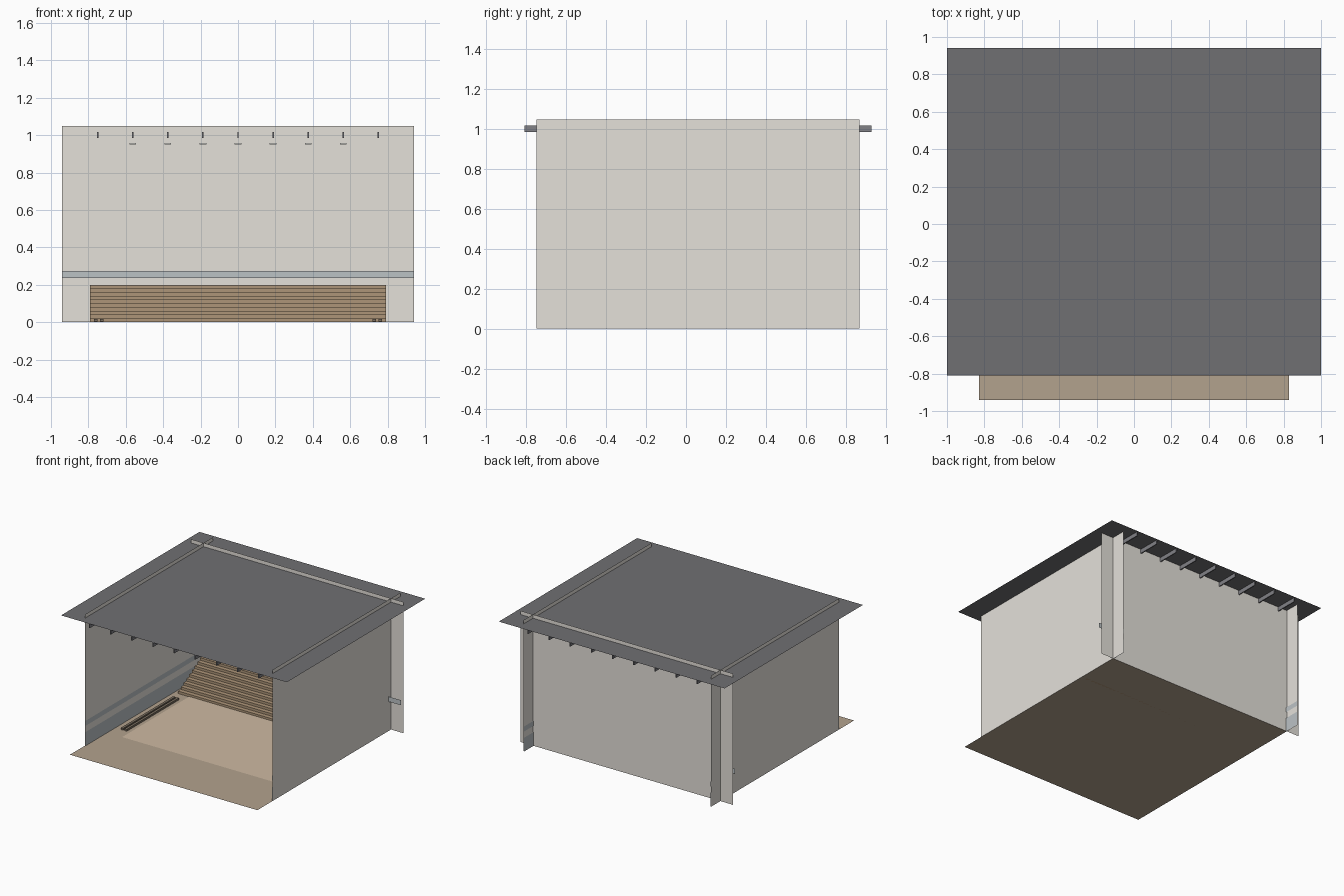
import bpy

if "Cube" in bpy.data.objects:
    bpy.data.objects.remove(bpy.data.objects["Cube"])


def mat(name, r, g, b):
    m = bpy.data.materials.new(name)
    m.diffuse_color = (r, g, b, 1)
    m.use_nodes = True
    m.node_tree.nodes["Principled BSDF"].inputs["Base Color"].default_value = m.diffuse_color
    return m


WALL = mat("plaster", 0.78, 0.75, 0.70)
ROOF = mat("roof_grey", 0.16, 0.16, 0.17)
BEAM = mat("beam_grey", 0.22, 0.22, 0.24)
FLOOR = mat("floor_brown", 0.45, 0.36, 0.27)
MAT = mat("mat_tan", 0.62, 0.49, 0.36)
WOOD = mat("step_wood", 0.42, 0.30, 0.19)
RAIL = mat("rail_dark", 0.20, 0.16, 0.12)
BAND = mat("band_blue", 0.50, 0.54, 0.56)
LAMP = mat("lamp_white", 0.9, 0.9, 0.85)


def mesh(name, verts, faces, material):
    me = bpy.data.meshes.new(name)
    me.from_pydata(verts, [], faces)
    ob = bpy.data.objects.new(name, me)
    bpy.context.collection.objects.link(ob)
    me.materials.append(material)
    return ob


def box(name, x, y, z, material):
    """Box spanning the (min, max) ranges; a range of zero size gives a sheet."""
    flat = [i for i, r in enumerate((x, y, z)) if r[0] == r[1]]
    if flat:
        a, b = [i for i in range(3) if i != flat[0]]
        verts = []
        for i, j in ((0, 0), (1, 0), (1, 1), (0, 1)):
            v = [x[0], y[0], z[0]]
            v[a], v[b] = (x, y, z)[a][i], (x, y, z)[b][j]
            verts.append(v)
        return mesh(name, verts, [(0, 1, 2, 3)], material)
    verts = [(i, j, k) for i in x for j in y for k in z]
    faces = [(0, 1, 3, 2), (4, 6, 7, 5), (0, 4, 5, 1),
             (2, 3, 7, 6), (0, 2, 6, 4), (1, 5, 7, 3)]
    return mesh(name, verts, faces, material)


# floor and inset mat
box("floor", (-0.83, 0.83), (-0.94, 0.75), (0, 0), FLOOR)
box("floor_mat", (-0.69, 0.69), (-0.48, 0.38), (0.003, 0.003), MAT)

# back wall with its band, crossing past the side walls
box("back_wall", (-0.94, 0.94), (0.75, 0.75), (0, 1.05), WALL)
box("back_band", (-0.94, 0.94), (0.72, 0.72), (0.235, 0.275), BAND)

# side walls with inner bands, and floor rails
for side, s in (("left", -1), ("right", 1)):
    box(side + "_wall", (s * 0.83,) * 2, (-0.75, 0.87), (0, 1.05), WALL)
    box(side + "_skirting", (s * 0.825,) * 2, (-0.75, 0.87), (0.0, 0.11), BAND)
    box(side + "_band", (s * 0.825,) * 2, (-0.75, 0.87), (0.16, 0.2), BAND)
    for k in (-1, 1):
        c = s * 0.745 + k * 0.016
        box(side + "_rail", (c - 0.01, c + 0.01), (-0.38, 0.28), (0.003, 0.018), RAIL)

# stepped wooden slats rising to the back wall
N = 10
for i in range(N):
    y, z = 0.37 + i * 0.035, i * 0.02
    box("step_slat", (-0.79, 0.79), (y, y + 0.035), (z, z + 0.02), WOOD)

# roof sheet, rafters and hanging lamps
box("roof", (-1, 1), (-0.81, 0.94), (1.02, 1.02), ROOF)
for i in range(-4, 5):
    x = i * 0.1875
    box("rafter", (x - 0.004, x + 0.004), (-0.81, 0.93), (0.985, 1.018), BEAM)
    if abs(i) < 4:
        box("lamp_strip", (x - 0.018, x + 0.018), (-0.38, 0.38), (0.95, 0.958), LAMP)
